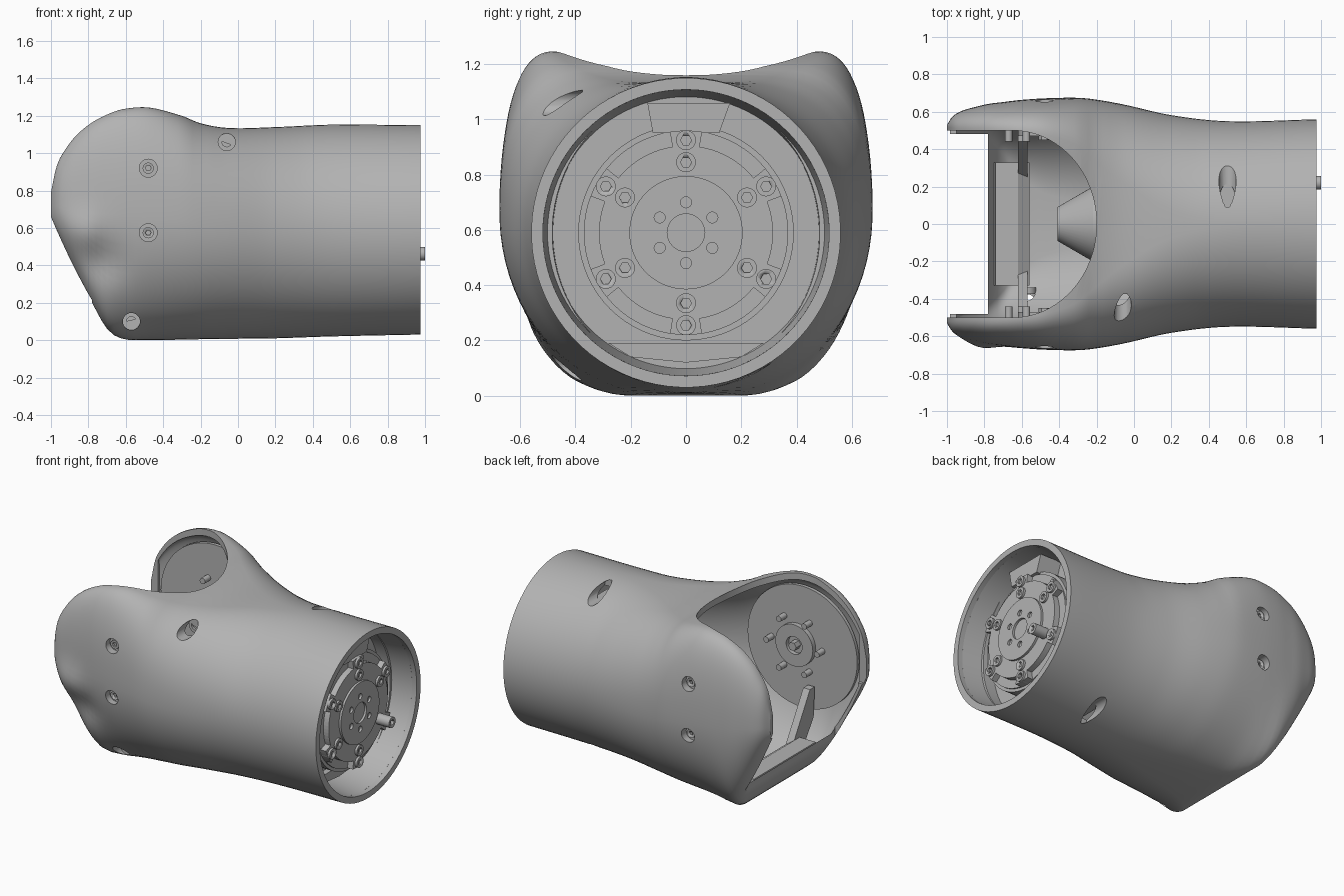
import bpy, bmesh, math
from mathutils import Vector

if "Cube" in bpy.data.objects:
    bpy.data.objects.remove(bpy.data.objects["Cube"], do_unlink=True)

grey = bpy.data.materials.new("satin_grey")
grey.use_nodes = True
grey.diffuse_color = (0.45, 0.45, 0.45, 1)
grey.node_tree.nodes["Principled BSDF"].inputs["Base Color"].default_value = (0.45, 0.45, 0.45, 1)

TUBE_Z = 0.59
HUB_X, HUB_Z = -0.48, 0.75

# Shell stations: x, top, bottom, half width, flat top half, flat bottom half, widest height
STATIONS = [
    (-1.0, .79, .66, .53, .52, .52, .72),
    (-.97, .93, .59, .575, .51, .5, .72),
    (-.92, 1.025, .48, .605, .505, .48, .71),
    (-.86, 1.1, .355, .623, .505, .46, .71),
    (-.78, 1.165, .2, .642, .505, .43, .7),
    (-.7, 1.207, .06, .652, .5, .35, .7),
    (-.62, 1.235, .008, .662, .49, .24, .7),
    (-.48, 1.245, 0, .672, .47, .15, .68),
    (-.3, 1.2, .003, .675, .4, .1, .66),
    (-.2, 1.16, .005, .665, .31, .08, .64),
    (-.05, 1.135, .007, .638, .19, .04, .62),
    (.2, 1.14, .01, .582, .05, 0, .6),
    (.5, 1.153, .02, .55, 0, 0, .59),
    (.975, 1.15, .03, .56, 0, 0, .59),
]


def station(x):
    """Smoothly interpolated station values at x."""
    n = len(STATIONS)
    x = min(max(x, STATIONS[0][0]), STATIONS[-1][0])
    i = next(k for k in range(n - 1) if x <= STATIONS[k + 1][0])
    p, a, b, q = (STATIONS[min(max(k, 0), n - 1)] for k in range(i - 1, i + 3))
    h = b[0] - a[0]
    t = (x - a[0]) / h
    out = []
    for k in range(1, 7):
        ma = (b[k] - p[k]) / (b[0] - p[0]) * h
        mb = (q[k] - a[k]) / (q[0] - a[0]) * h
        out.append((2*t**3 - 3*t**2 + 1)*a[k] + (t**3 - 2*t**2 + t)*ma
                   + (3*t**2 - 2*t**3)*b[k] + (t**3 - t**2)*mb)
    return out


def finish(name, bm):
    bmesh.ops.recalc_face_normals(bm, faces=bm.faces)
    mesh = bpy.data.meshes.new(name)
    bm.to_mesh(mesh)
    bm.free()
    mesh.materials.append(grey)
    ob = bpy.data.objects.new(name, mesh)
    bpy.context.collection.objects.link(ob)
    return ob


def smooth(ob, angle=35):
    bpy.ops.object.select_all(action='DESELECT')
    ob.select_set(True)
    bpy.context.view_layer.objects.active = ob
    bpy.ops.object.shade_smooth_by_angle(angle=math.radians(angle))
    return ob


def loft(name, xs, wall=0.0, inset=0.0, steps=20):
    """Body made from rounded sections along x; wall and inset shrink it."""
    bm = bmesh.new()
    rings = []
    for x in xs:
        top, bot, w, ft, fb, mid = station(x)
        top, bot, w = top - wall, bot + wall, w - wall - inset
        square = 1 - .15 * min(max((.35 - x) * 2, 0), 1)   # squarer shoulders on the fork
        ring = []
        for k in range(4 * steps):
            a = math.tau * (k + .5) / (4 * steps)
            c, s = math.cos(a), math.sin(a)
            if s > 0:
                s, c = s**square, math.copysign(abs(c)**square, c)
            flat = min(ft if s > 0 else fb, w - .01)
            y = math.copysign(flat + (w - flat) * abs(c), c)
            z = mid + s * ((top - mid) if s > 0 else (mid - bot))
            if y < 0 and not wall:      # swelling and crease on the front cheek
                y -= .035 * math.exp(-((x + .83)**2 + (z - .58)**2) / .012)
                y += .035 * math.exp(-((x + .72)**2 + (z - .42)**2) / .012)
            ring.append(bm.verts.new((x, y, z)))
        rings.append(ring)
    n = len(rings[0])
    for r0, r1 in zip(rings, rings[1:]):
        for k in range(n):
            bm.faces.new((r0[k], r0[(k + 1) % n], r1[(k + 1) % n], r1[k]))
    bm.faces.new(rings[0])
    bm.faces.new(rings[-1])
    return finish(name, bm)


def prism(name, pts, axis, lo, hi, end=None):
    """Extrude a 2D outline along one axis, optionally to a different end outline."""
    def place(p, d):
        v = list(p)
        v.insert("xyz".index(axis), d)
        return Vector(v)
    bm = bmesh.new()
    a = [bm.verts.new(place(p, lo)) for p in pts]
    b = [bm.verts.new(place(p, hi)) for p in end or pts]
    bm.faces.new(a)
    bm.faces.new(b)
    for k in range(len(a)):
        j = (k + 1) % len(a)
        bm.faces.new((a[k], a[j], b[j], b[k]))
    return finish(name, bm)


def circle(c, r, n=48):
    return [(c[0] + r * math.cos(math.tau * k / n), c[1] + r * math.sin(math.tau * k / n))
            for k in range(n)]


def cyl(name, axis, c, r, lo, hi, n=48, r2=None):
    return smooth(prism(name, circle(c, r, n), axis, lo, hi, circle(c, r2 or r, n)))


def cut(ob, cutters):
    for c in cutters:
        c.hide_render = True
        m = ob.modifiers.new("cut", 'BOOLEAN')
        m.operation, m.solver, m.object = 'DIFFERENCE', 'EXACT', c
        bpy.context.view_layer.objects.active = ob
        bpy.ops.object.modifier_apply(modifier=m.name)
        bpy.data.objects.remove(c, do_unlink=True)
    return ob


# Outer shell, hollowed, with a U opening between the two cheeks
front = [-1 + .3 * (k / 16)**1.6 for k in range(16)]
shell = loft("shell", front + [-.7 + 1.675 * k / 44 for k in range(45)])
cavity = loft("cavity", [-.95 + 2.05 * k / 56 for k in range(57)], .045, .025)
bore = cyl("mouth", "x", (0, TUBE_Z), .518, .8, 1.2, 96)
arc = [(-.65 + .45 * math.cos(a), .5 * math.sin(a))
       for a in (math.pi * (k / 40 - .5) for k in range(41))]
opening = prism("opening", arc + [(-1.2, .5), (-1.2, -.5)], "z", .62, 1.5)
lip = prism("lip", [(-1.2, -.48), (-.78, -.48), (-.78, .48), (-1.2, .48)], "z", -.1, .7)
holes = [cyl("hole", "y", (HUB_X, z), .048, lo, hi, 24)
         for z in (.92, .575) for lo, hi in ((.615, 1), (-1, -.615))]
# Access holes, each with a seat at its inner end: x, z, depth, side
ACCESS = [(-.06, 1.06, .37, -1), (-.57, .1, .37, -1), (.5, 1.1, .09, 1), (.5, .075, .09, 1)]
for x, z, depth, s in ACCESS:
    holes.append(cyl("hole", "y", (x, z), .046, *sorted((s * depth, s)), 24))
smooth(cut(shell, [cavity, bore, opening, lip] + holes), 30)
for x, z, depth, s in ACCESS[:2]:
    seat = cyl("access_seat", "y", (x, z), .046, *sorted((s * (depth - .03), s * (depth + .005))), 24)
    smooth(cut(seat, [cyl("socket", "y", (x, z), .026, *sorted((s * (depth - .01), s)), 16)]))
for z in (1.03, .121):
    prism("access_pad", [(.445, .05), (.555, .05), (.555, .3), (.445, .3)], "z", z, z + .024)

# Screws in the side holes, bearing plates and hubs on the inner cheeks
for s, side in ((-1, "front"), (1, "back")):
    def span(a, b):
        return sorted((s * a, s * b))
    for z in (.92, .575):
        screw = cyl(side + "_cheek_screw", "y", (HUB_X, z), .03, *span(.59, .635), 20)
        cut(screw, [cyl("socket", "y", (HUB_X, z), .015, *span(.62, .7), 6)])
    cyl(side + "_bearing_plate", "y", (HUB_X - .04, HUB_Z - .01), .41, *span(.502, .525), 72)
    hub = cyl(side + "_hub", "y", (HUB_X, HUB_Z), .14, *span(.47, .52))
    cut(hub, [cyl("hub_bore", "y", (HUB_X, HUB_Z), .06, *span(.4, .5), 24)])
    smooth(hub)
    cyl(side + "_hub_pin", "y", (HUB_X, HUB_Z), .03, *span(.45, .51), 6)
    for k in range(6):
        a = math.tau * k / 6
        c = (HUB_X + .19 * math.cos(a), HUB_Z + .19 * math.sin(a))
        cyl(side + "_hub_bolt", "y", c, .02, *span(.44, .52), 16)
    # Gusset rising from the floor to the cheek
    prism(side + "_gusset", [(s * .2, .1), (s * .34, .1), (s * .48, .3), (s * .49, .5), (s * .44, .5)],
          "x", -.62, -.57)

# Cross plate behind the lower lip
prism("cross_plate", [(-.75, .17), (-.62, .08), (-.56, .08), (-.56, .18), (-.62, .22), (-.74, .22)],
      "y", -.33, .33)

# Tapered bore collar and drive unit in the tube end
collar = cyl("bore_collar", "x", (0, TUBE_Z), .522, .66, .94, 96)
smooth(cut(collar, [cyl("collar_bore", "x", (0, TUBE_Z), .478, .6, .95, 96, .519)]))
cyl("tube_bulkhead", "x", (0, TUBE_Z), .5, .66, .72, 96)
cyl("motor_body", "x", (0, TUBE_Z), .2, -.22, .7)
cyl("motor_nose", "x", (0, TUBE_Z), .09, -.41, -.22, 48, .2)
cyl("drive_base", "x", (0, TUBE_Z), .39, .7, .85, 72)


def around(r, deg):
    a = math.radians(deg)
    return (r * math.cos(a), TUBE_Z + r * math.sin(a))


ring = cyl("drive_ring", "x", (0, TUBE_Z), .37, .84, .9, 72)
slots = []
for k in range(6):
    angles = [39 + 60 * k + 4.2 * j for j in range(11)]
    pts = [around(.315, d) for d in angles] + [around(.4, d) for d in reversed(angles)]
    slots.append(prism("slot", pts, "x", .86, 1))
smooth(cut(ring, slots))

flange = cyl("output_flange", "x", (0, TUBE_Z), .205, .88, .915, 64)
cut(flange, [cyl("shaft_bore", "x", (0, TUBE_Z), .068, .89, 1, 32)]
    + [cyl("pin_bore", "x", around(.11, 30 + 60 * k), .02, .89, 1, 16) for k in range(6)])
smooth(flange)

# Two rings of socket screws on the drive, one raised as a locating pin
for k in range(6):
    for r, size in ((.335, .036), (.255, .036)):
        c = around(r, 30 + 60 * k)
        end = 1.0 if (k == 5 and r < .3) else .915
        screw = cyl("drive_screw", "x", c, size, .85, end, 24)
        cut(screw, [cyl("socket", "x", c, .02, end - .02, 1.1, 6)])

# Cable bracket above the drive and ledge below it
prism("cable_bracket", [(-.12, .95), (.12, .95), (.16, 1.06), (-.14, 1.06)], "x", .7, .88)
prism("lower_ledge", [(-.28, .19), (.28, .19), (.2, .14), (0, .12), (-.2, .14)], "x", .7, .76)
